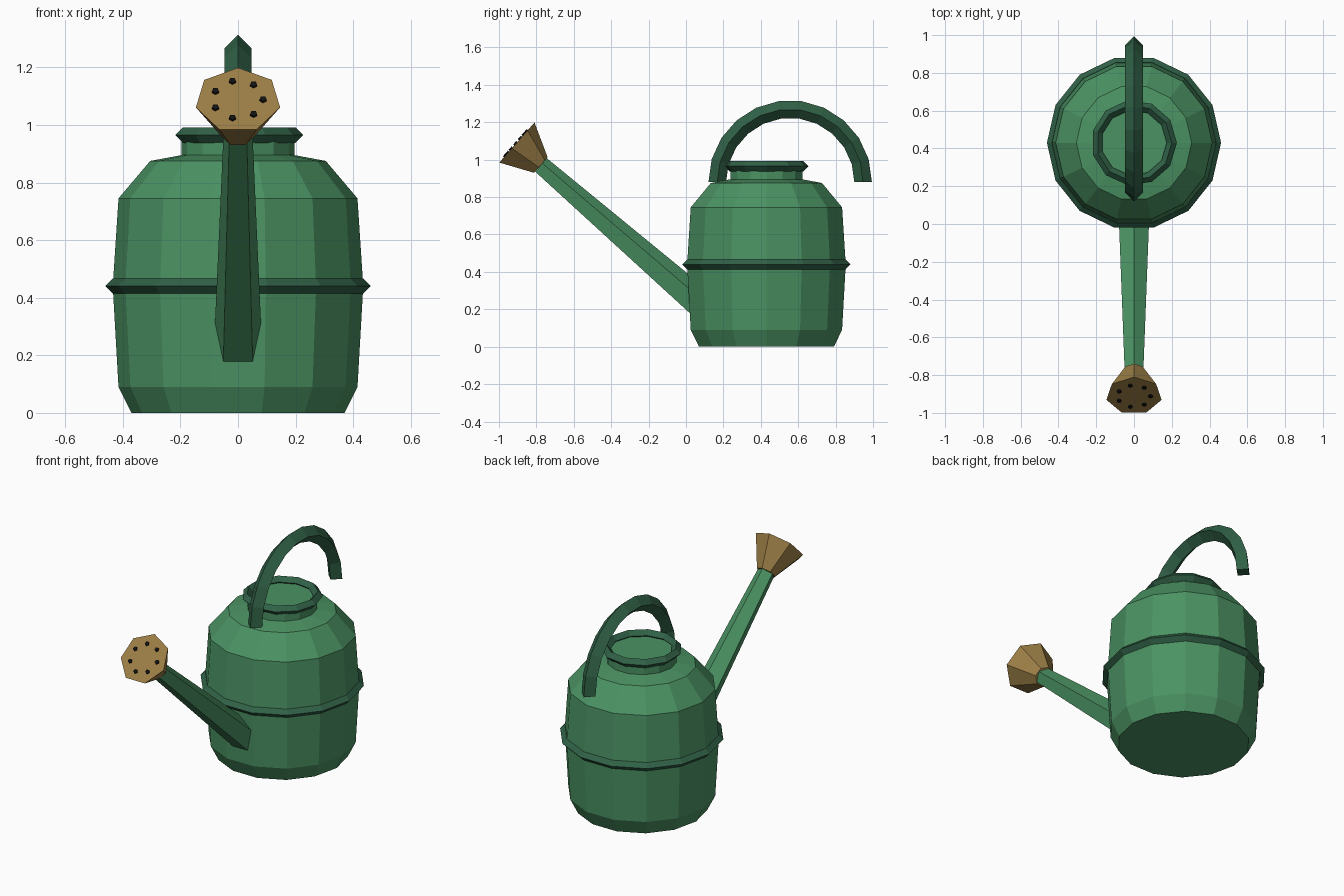
import bpy, bmesh
from math import sin, cos, pi
from mathutils import Vector

if "Cube" in bpy.data.objects:
    bpy.data.objects.remove(bpy.data.objects["Cube"])

BODY_Y = 0.43                                  # centre of the can


def material(name, rgb):
    m = bpy.data.materials.new(name)
    m.diffuse_color = (*rgb, 1)
    m.use_nodes = True
    m.node_tree.nodes["Principled BSDF"].inputs["Base Color"].default_value = m.diffuse_color
    return m


GREEN = material("green", (0.07, 0.29, 0.125))
DARK = material("dark_green", (0.03, 0.12, 0.062))
BRASS = material("brass", (0.33, 0.21, 0.06))
BLACK = material("black", (0.006, 0.006, 0.006))


def ring(centre, u, v, r, n, start=0.0):
    """Regular polygon of points in the plane spanned by u and v."""
    return [centre + r * (cos(start + 2 * pi * i / n) * u + sin(start + 2 * pi * i / n) * v)
            for i in range(n)]


def loft(name, rings, mat, closed=False):
    """Skin a list of equal point rings, capping the ends unless closed."""
    bm = bmesh.new()
    vs = [[bm.verts.new(p) for p in r] for r in rings]
    n = len(vs[0])
    pairs = list(zip(vs, vs[1:])) + ([(vs[-1], vs[0])] if closed else [])
    for a, b in pairs:
        for i in range(n):
            j = (i + 1) % n
            bm.faces.new((a[i], a[j], b[j], b[i]))
    if not closed:
        bm.faces.new(vs[0])
        bm.faces.new(vs[-1])
    bmesh.ops.recalc_face_normals(bm, faces=bm.faces)
    me = bpy.data.meshes.new(name)
    bm.to_mesh(me)
    bm.free()
    me.materials.append(mat)
    ob = bpy.data.objects.new(name, me)
    bpy.context.collection.objects.link(ob)
    return ob


X, Y, Z = Vector((1, 0, 0)), Vector((0, 1, 0)), Vector((0, 0, 1))


def lathe(name, profile, n, mat, closed=False):
    return loft(name, [ring(Vector((0, BODY_Y, z)), X, Y, r, n) for r, z in profile], mat, closed)


def hoop(name, r, z, t, n):
    """Ring with a diamond cross-section."""
    lathe(name, [(r + t, z), (r, z + t), (r - t, z), (r, z - t)], n, DARK, True)


# Body with shoulder and neck, plus the two hoops
lathe("body", [(0.37, 0), (0.415, 0.09), (0.435, 0.44), (0.415, 0.745),
               (0.305, 0.875), (0.197, 0.895), (0.197, 0.955)], 14, GREEN)
hoop("middle_band", 0.435, 0.44, 0.026, 14)
hoop("neck_rim", 0.2, 0.965, 0.027, 11)

# Arched handle: half circle swept with a diamond section
arc = []
for k in range(12):
    a = pi - pi * k / 11
    out = Vector((0, cos(a), sin(a)))
    arc.append(ring(Vector((0, 0.557, 0.88)) + 0.39 * out, X, out, 0.047, 4))
loft("handle", arc, DARK)

# Five-sided tapering spout
axis = Vector((0, -0.752, 0.659)).normalized()
up = Vector((0, -axis.z * -1, -axis.y))        # perpendicular to the axis
base, tip = Vector((0, 0.10, 0.203)), Vector((0, -0.79, 0.978))
loft("spout", [ring(base, X, up, 0.088, 5, pi / 2), ring(tip, X, up, 0.052, 5, pi / 2)], GREEN)

# Seven-sided flared sprinkler head
face = Vector((0, -0.909, 1.086))
neck = Vector((0, -0.778, 0.969))
loft("sprinkler_head", [ring(neck, X, up, 0.058, 7, pi / 2),
                        ring(face, X, up, 0.15, 7, pi / 2)], BRASS)

# Holes on the sprinkler face
for i, p in enumerate(ring(face, X, up, 0.087, 7)):
    loft(f"sprinkler_hole_{i + 1}",
         [ring(p + d * axis, X, up, 0.013, 5, -pi / 2) for d in (-0.008, 0.008)], BLACK)
